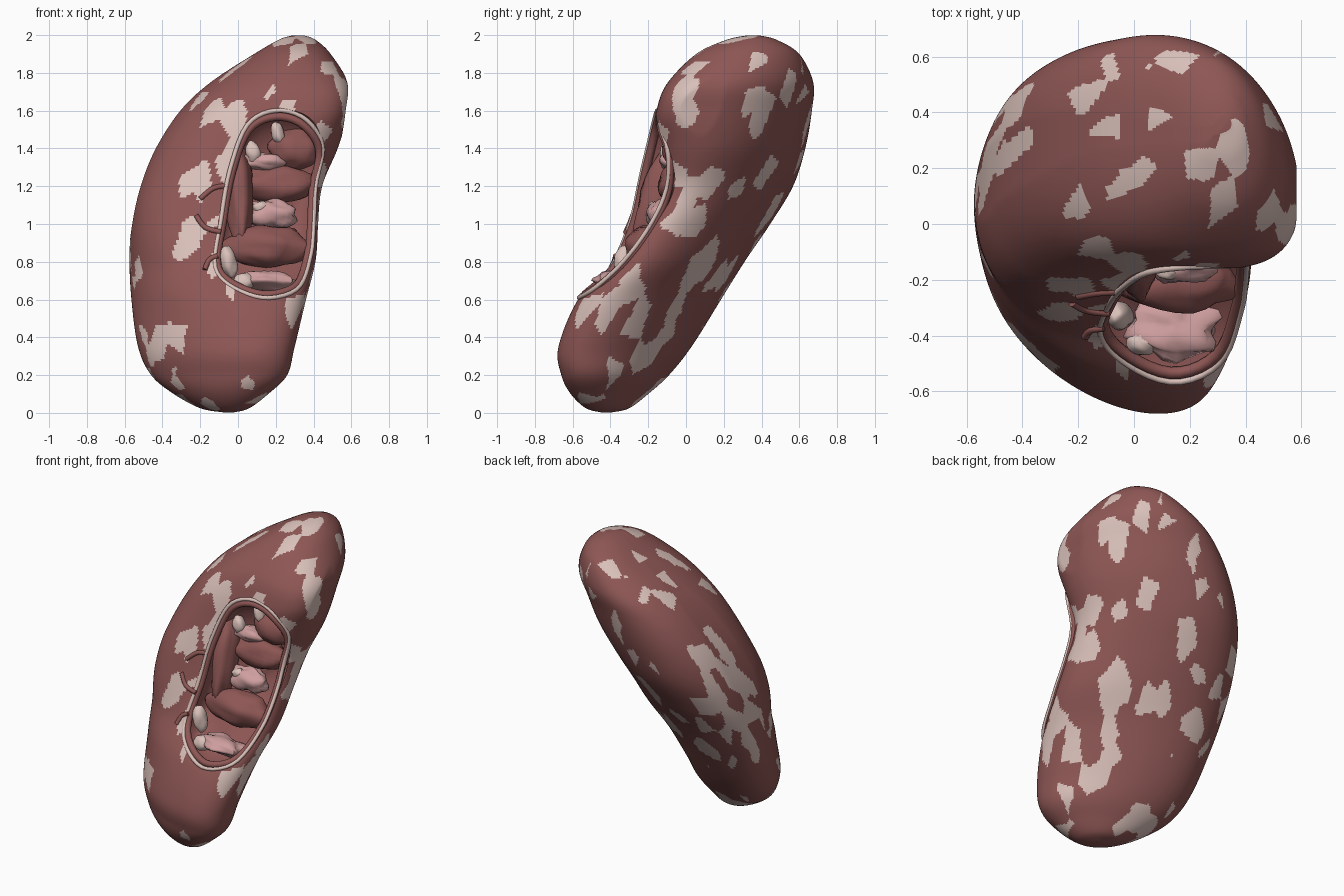
import bpy, bmesh, math
from mathutils import Vector, noise

if "Cube" in bpy.data.objects:
    bpy.data.objects.remove(bpy.data.objects["Cube"])


def material(name, rgb):
    m = bpy.data.materials.new(name)
    m.diffuse_color = (*rgb, 1)
    m.use_nodes = True
    m.node_tree.nodes["Principled BSDF"].inputs["Base Color"].default_value = m.diffuse_color
    return m


RED = material("dark_red", (0.27, 0.095, 0.09))
PALE = material("pale_patch", (0.70, 0.53, 0.49))
PINK = material("pink", (0.62, 0.34, 0.34))


def spline(rows, t):
    """Smooth interpolation through a list of rows."""
    i = min(int(t), len(rows) - 2)
    f = t - i
    p = [rows[max(0, min(len(rows) - 1, i + k))] for k in (-1, 0, 1, 2)]
    return [0.5 * (2 * b + (c - a) * f + (2 * a - 5 * b + 4 * c - d) * f * f
                   + (3 * b - a - 3 * c + d) * f ** 3) for a, b, c, d in zip(*p)]


def loft(name, rings, mats):
    """Closed skin over a stack of rings."""
    bm = bmesh.new()
    vs = [[bm.verts.new(p) for p in r] for r in rings]
    n = len(rings[0])
    for a, b in zip(vs, vs[1:]):
        for j in range(n):
            k = (j + 1) % n
            bm.faces.new((a[j], a[k], b[k], b[j]))
    bm.faces.new(vs[0][::-1])
    bm.faces.new(vs[-1])
    bmesh.ops.recalc_face_normals(bm, faces=bm.faces)
    me = bpy.data.meshes.new(name)
    bm.to_mesh(me)
    bm.free()
    o = bpy.data.objects.new(name, me)
    bpy.context.collection.objects.link(o)
    for m in mats:
        me.materials.append(m)
    return o


def smooth(o, angle=40):
    bpy.ops.object.select_all(action='DESELECT')
    o.select_set(True)
    bpy.context.view_layer.objects.active = o
    bpy.ops.object.shade_smooth_by_angle(angle=math.radians(angle))


def bell(z, mid, width):
    return math.exp(-((z - mid) / width) ** 2)


# Body: leaning bean from level slices (z, x min, x max, y min, y max, skew)
SLICES = [
    (0.003, -.08, -.02, -.45, -.39, -.4), (.025, -.20, .06, -.53, -.30, -.4),
    (.10, -.34, .16, -.61, -.20, -.45), (.20, -.46, .26, -.66, -.09, -.5),
    (.35, -.53, .30, -.675, .03, -.5), (.60, -.567, .36, -.57, .19, -.5),
    (.80, -.575, .41, -.39, .32, -.5), (1.0, -.555, .43, -.28, .46, -.5),
    (1.2, -.51, .46, -.22, .58, -.45), (1.4, -.43, .53, -.17, .64, -.4),
    (1.6, -.30, .565, -.13, .67, -.35), (1.75, -.14, .573, -.08, .675, -.3),
    (1.9, .09, .49, .06, .60, -.2), (1.975, .22, .41, .22, .48, -.1),
    (1.998, .29, .35, .33, .39, 0)]
rings = []
STEPS, SIDES = 200, 210
for s in range(STEPS + 1):
    z, x0, x1, y0, y1, r = spline(SLICES, s * (len(SLICES) - 1) / STEPS)
    ring = []
    for j in range(SIDES):
        a = 2 * math.pi * j / SIDES
        u, v = math.cos(a), r * math.cos(a) + math.sqrt(1 - r * r) * math.sin(a)
        # fuller front left flank and upper lobe, waist at front right, flatter back left
        side = (u - v) / math.sqrt(2 - 2 * r)
        left = max(0, -(u + v) / math.sqrt(2 + 2 * r)) ** 4 * (
            .10 * bell(z, 1.4, .45) + .085 * bell(z, .97, .3))
        right = max(0, side) ** 4 * (.04 * bell(z, 1.62, .16) - .03 * bell(z, 1.2, .2))
        right += max(0, -side) ** 4 * .03 * bell(z, 1.1, .45)
        x = (x0 + x1) / 2 + u * (x1 - x0) / 2 - left + right
        y = (y0 + y1) / 2 + v * (y1 - y0) / 2 - left - right
        ring.append((min(max(x, x0 - .005), x1 + .005), max(y, y0 - .03), z))
    rings.append(ring)
body = loft("body", rings, [RED, PALE])

# Pale angular patches stretched along the leaning axis
for f in body.data.polygons:
    c = f.center
    q = Vector((c.x * 10 - c.z * 2 + 3, (c.y - c.z * .4) * 10, c.z * 6))
    cell = noise.voronoi(q)[1][0]
    h = math.sin(cell.dot(Vector((12.99, 78.23, 37.72)))) * 43758.5 % 1
    f.material_index = 1 if h < 0.2 else 0

# Hollow: outline of the opening, pushed inward
RIM = [(.20, -.15, 1.60), (.05, -.19, 1.53), (-.04, -.25, 1.30), (-.09, -.28, 1.02),
       (-.12, -.38, .77), (-.03, -.49, .66), (.15, -.57, .61), (.33, -.50, .67),
       (.40, -.33, .83), (.415, -.20, 1.0), (.435, -.12, 1.2), (.45, -.10, 1.40),
       (.36, -.12, 1.55)]
loop = RIM[-2:] + RIM + RIM[:2]
rim = [Vector(spline(loop, 2 + i * len(RIM) / 64)) for i in range(64)]
centre = sum(rim, Vector()) / 64
inward = Vector((-.18, .91, -.37)).normalized()
cutter = loft("hollow_cutter",
              [[centre + (p - centre) * s + inward * d for p in rim] for s, d in
               ((1.06, -.3), (1.0, 0), (.95, .08), (.86, .15), (.65, .20), (.3, .22), (.05, .225))],
              [RED])
cutter.hide_render = True
bpy.context.view_layer.update()


def on_body(p):
    return body.closest_point_on_mesh(Vector(p))[1]


edge = [on_body(p).lerp(p, .35) for p in rim]
# Small vessels lying on the flank left of the opening
VESSELS = [[(-.05, -.27, 1.21), (-.13, -.28, 1.20), (-.20, -.25, 1.13)],
           [(-.09, -.30, .95), (-.17, -.28, .97), (-.22, -.27, 1.04)],
           [(-.11, -.39, .84), (-.15, -.36, .80), (-.17, -.38, .74)]]
vessels = [[on_body(spline(p, t / 5)) for t in range(11)] for p in VESSELS]

cut = body.modifiers.new("hollow", 'BOOLEAN')
cut.object, cut.operation, cut.solver = cutter, 'DIFFERENCE', 'EXACT'
bpy.context.view_layer.objects.active = body
bpy.ops.object.modifier_apply(modifier="hollow")
bpy.data.objects.remove(cutter)
smooth(body)


def tube(name, pts, radius, mat, closed=False):
    cu = bpy.data.curves.new(name, 'CURVE')
    cu.dimensions = '3D'
    cu.bevel_depth, cu.bevel_resolution = radius, 2
    cu.use_fill_caps = True
    sp = cu.splines.new('POLY')
    sp.points.add(len(pts) - 1)
    for q, p in zip(sp.points, pts):
        q.co = (*p, 1)
    sp.use_cyclic_u = closed
    cu.materials.append(mat)
    o = bpy.data.objects.new(name, cu)
    bpy.context.collection.objects.link(o)


# Lip around the opening: pale edge with a red inner roll
tube("lip", edge, .012, PALE, True)
tube("inner_lip", [centre + (p - centre) * .95 + inward * .02 for p in edge],
     .022, RED, True)
for i, pts in enumerate(vessels):
    tube(f"vessel_{i}", pts, .014, RED)


def blob(name, loc, size, mat, tilt=(0, 0, 0), rough=.15):
    bpy.ops.mesh.primitive_uv_sphere_add(segments=24, ring_count=14, location=loc, rotation=tilt)
    o = bpy.context.object
    o.name = name
    o.scale = size
    for v in o.data.vertices:
        v.co *= 1 + rough * noise.noise(v.co * 1.6 + Vector(loc) * 7)
    o.data.materials.append(mat)
    smooth(o, 60)


# Red folds that divide the hollow into chambers
for i, (loc, size) in enumerate([((.19, -.05, 1.21), (.22, .10, .10)),
                                 ((.15, -.21, .88), (.22, .11, .11)),
                                 ((.30, -.03, 1.40), (.14, .09, .11)),
                                 ((.01, -.14, 1.15), (.07, .10, .28))]):
    blob(f"fold_{i}", loc, size, RED, (-.3, 0, 0), .2)

# Pink chamber cups and pale knobs
for i, (loc, size) in enumerate([((.15, -.37, .69), (.17, .11, .055)),
                                 ((.18, -.14, 1.05), (.13, .07, .08)),
                                 ((.14, -.08, 1.33), (.11, .06, .05))]):
    blob(f"cup_{i}", loc, size, PINK, (-.2, .08, 0), .35)
for i, (loc, size) in enumerate([((-.05, -.33, .80), (.045, .05, .085)),
                                 ((.03, -.42, .69), (.06, .05, .05)),
                                 ((.08, -.10, 1.38), (.04, .04, .06)),
                                 ((.21, -.07, 1.48), (.035, .04, .06)),
                                 ((.12, -.17, 1.09), (.04, .03, .03))]):
    blob(f"knob_{i}", loc, size, PALE, (0, -.25, 0))
